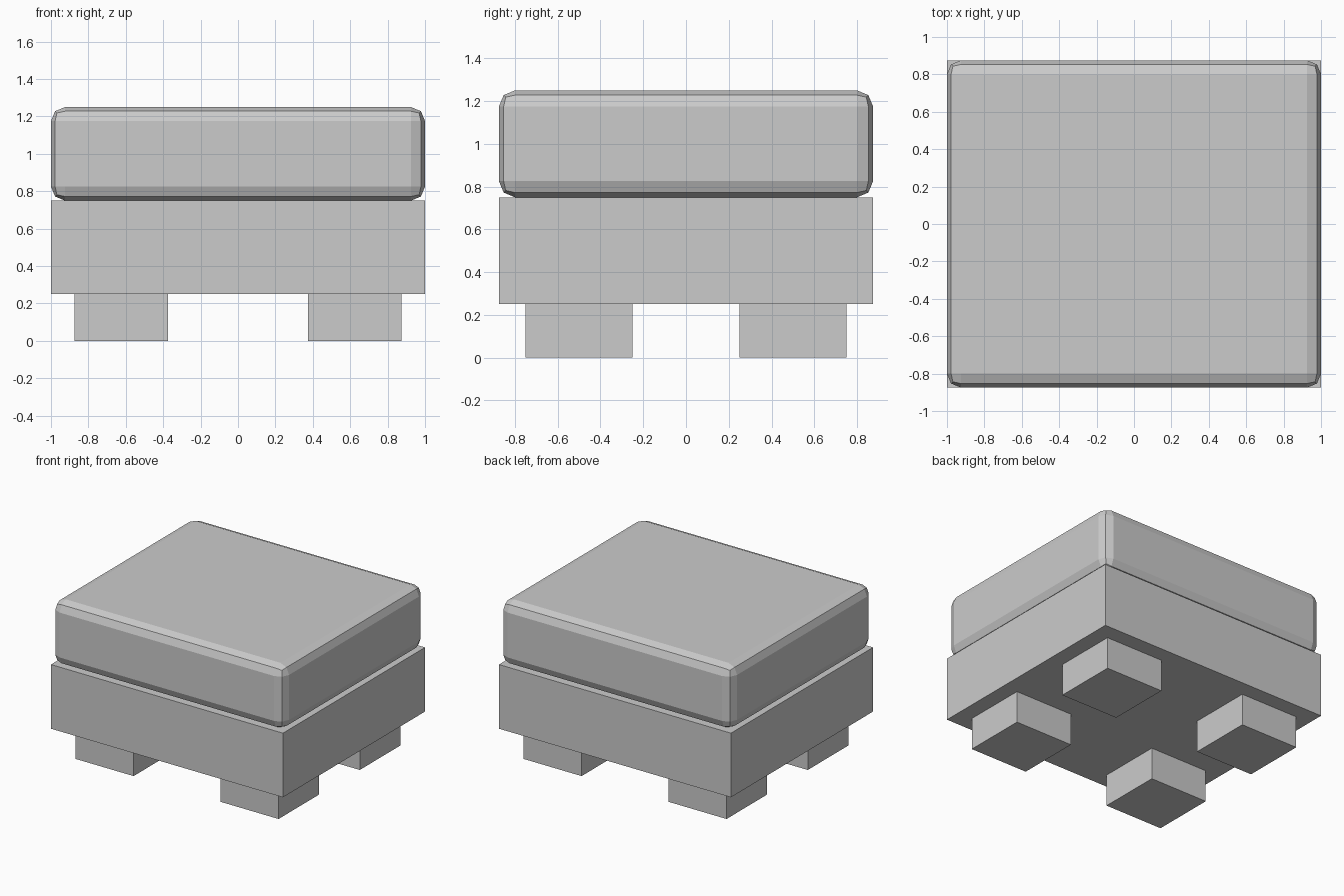
import bpy

if "Cube" in bpy.data.objects:
    bpy.data.objects.remove(bpy.data.objects["Cube"])


def box(name, size, centre):
    bpy.ops.mesh.primitive_cube_add(size=1, location=centre)
    ob = bpy.context.object
    ob.name = name
    ob.scale = size
    bpy.ops.object.transform_apply(location=False, rotation=False, scale=True)
    return ob


# Four square feet
for side, sx in (("left", -1), ("right", 1)):
    for end, sy in (("front", -1), ("back", 1)):
        box(f"{end}_{side}_foot", (0.5, 0.5, 0.25), (0.625 * sx, 0.5 * sy, 0.125))

# Base block
box("base", (2, 1.75, 0.5), (0, 0, 0.5))

# Cushion with two-step bevelled edges
cushion = box("cushion", (2, 1.75, 0.5), (0, 0, 1.0))
bevel = cushion.modifiers.new("Bevel", 'BEVEL')
bevel.width = 0.075
bevel.segments = 2
bevel.limit_method = 'NONE'
